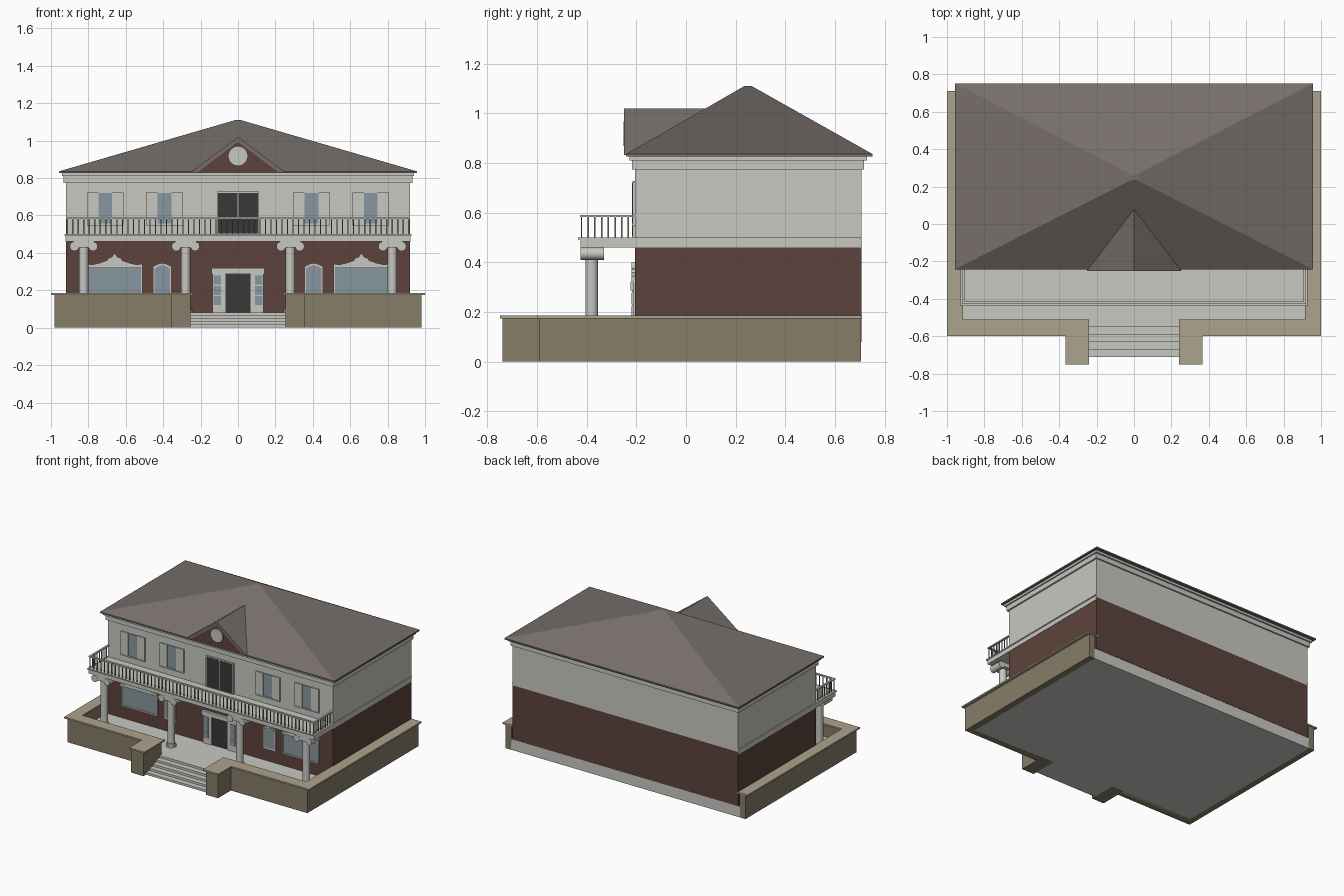
import bpy, bmesh, math
from mathutils import Matrix, Vector

if "Cube" in bpy.data.objects:
    bpy.data.objects.remove(bpy.data.objects["Cube"])


def mat(name, *rgb):
    m = bpy.data.materials.new(name)
    m.diffuse_color = (*rgb, 1)
    m.use_nodes = True
    m.node_tree.nodes["Principled BSDF"].inputs["Base Color"].default_value = m.diffuse_color
    return m


WHITE = mat("white_plaster", 0.58, 0.58, 0.54)
BRICK = mat("brick", 0.11, 0.055, 0.045)
OLIVE = mat("olive_stone", 0.24, 0.205, 0.14)
CAP = mat("cap_stone", 0.42, 0.37, 0.27)
ROOF = mat("roof_tile", 0.18, 0.155, 0.145)
GLASS = mat("glass", 0.25, 0.31, 0.35)
DARK = mat("dark_panel", 0.04, 0.04, 0.04)
RAIL = mat("rail_grey", 0.22, 0.22, 0.21)


def finish(name, bm, material):
    bmesh.ops.recalc_face_normals(bm, faces=bm.faces)
    me = bpy.data.meshes.new(name)
    bm.to_mesh(me)
    bm.free()
    me.materials.append(material)
    ob = bpy.data.objects.new(name, me)
    bpy.context.collection.objects.link(ob)
    return ob


def add_box(bm, x0, x1, y0, y1, z0, z1):
    m = Matrix.Translation(((x0 + x1) / 2, (y0 + y1) / 2, (z0 + z1) / 2))
    m = m @ Matrix.Diagonal((abs(x1 - x0), abs(y1 - y0), abs(z1 - z0), 1))
    return bmesh.ops.create_cube(bm, size=1, matrix=m)["verts"]


def boxes(name, material, *items):
    bm = bmesh.new()
    for b in items:
        add_box(bm, *b)
    return finish(name, bm, material)


def profile(name, material, pts, y0, y1):
    """Extrude an (x, z) outline from y0 to y1."""
    bm = bmesh.new()
    f = bm.faces.new([bm.verts.new((x, y0, z)) for x, z in pts])
    r = bmesh.ops.extrude_face_region(bm, geom=[f])
    vs = [v for v in r["geom"] if isinstance(v, bmesh.types.BMVert)]
    bmesh.ops.translate(bm, verts=vs, vec=(0, y1 - y0, 0))
    return finish(name, bm, material)


def sym(cx, half):
    """Mirror a half outline (left to right order) about cx."""
    return [(cx - x, z) for x, z in half] + [(cx + x, z) for x, z in reversed(half) if x > 0]


def add_cyl(bm, x, y, z, r, depth, axis="Z", n=24):
    m = Matrix.Translation((x, y, z))
    if axis == "Y":
        m = m @ Matrix.Rotation(math.pi / 2, 4, "X")
    bmesh.ops.create_cone(bm, cap_ends=True, segments=n, radius1=r, radius2=r, depth=depth, matrix=m)


def smooth(ob):
    bpy.ops.object.select_all(action="DESELECT")
    ob.select_set(True)
    bpy.context.view_layer.objects.active = ob
    bpy.ops.object.shade_smooth_by_angle()


W = -0.205  # front wall plane

# Terrace floor and entrance steps
boxes("terrace_floor", WHITE, (-0.935, 0.935, -0.55, 0.705, 0, 0.08))
boxes("entrance_steps", WHITE,
      *[(-0.255, 0.255, -0.71 + 0.04 * i, -0.54, 0.016 * i, 0.016 * (i + 1)) for i in range(5)])

# Parapet walls, piers and coping
for s, side in ((-1, "left"), (1, "right")):
    boxes(side + "_parapet", OLIVE,
          (s * 0.93, s * 0.98, -0.59, 0.705, 0, 0.176),
          (s * 0.255, s * 0.98, -0.59, -0.53, 0, 0.176),
          (s * 0.255, s * 0.355, -0.74, -0.53, 0, 0.176))
    boxes(side + "_coping", CAP,
          (s * 0.915, s * 1.0, -0.60, 0.71, 0.174, 0.185),
          (s * 0.24, s * 0.915, -0.60, -0.51, 0.174, 0.185),
          (s * 0.24, s * 0.365, -0.75, -0.60, 0.174, 0.185))

# Main storeys, balcony slab and cornice
boxes("lower_storey", BRICK, (-0.92, 0.92, W, 0.707, 0.08, 0.48))
boxes("upper_storey", WHITE, (-0.92, 0.92, W, 0.707, 0.48, 0.825))
boxes("balcony_slab", WHITE,
      (-0.922, 0.922, -0.425, 0.705, 0.46, 0.492),
      (-0.927, 0.927, -0.435, 0.705, 0.492, 0.50))
boxes("cornice", WHITE,
      (-0.932, 0.932, -0.217, 0.718, 0.775, 0.81),
      (-0.942, 0.942, -0.228, 0.73, 0.81, 0.828))

# Hipped roof with thin eaves
bm = bmesh.new()
add_box(bm, -0.957, 0.957, -0.242, 0.752, 0.826, 0.836)
for v in add_box(bm, -0.957, 0.957, -0.242, 0.752, 0.836, 1.11):
    if v.co.z > 1:
        v.co.x = math.copysign(0.015, v.co.x)
        v.co.y = 0.25 + math.copysign(0.015, v.co.y - 0.25)
finish("hip_roof", bm, ROOF)

# Dormer gable with round window
profile("dormer_roof", ROOF, [(-0.25, 0.832), (0, 1.02), (0.25, 0.832),
                              (0.215, 0.832), (0, 0.994), (-0.215, 0.832)], -0.25, 0.095)
profile("dormer_gable", BRICK, [(-0.22, 0.832), (0, 0.998), (0.22, 0.832)], -0.243, 0.0)
bm = bmesh.new()
add_cyl(bm, 0, -0.244, 0.918, 0.05, 0.014, "Y", 32)
smooth(finish("round_window", bm, WHITE))

# Columns with scroll capitals
for i, x in enumerate((-0.825, -0.28, 0.28, 0.825)):
    bm = bmesh.new()
    add_cyl(bm, x, -0.38, 0.255, 0.025, 0.35)
    add_cyl(bm, x, -0.38, 0.087, 0.036, 0.014)
    add_cyl(bm, x, -0.38, 0.100, 0.031, 0.014)
    smooth(finish(f"column_{i}", bm, WHITE))
    bm = bmesh.new()
    add_box(bm, x - 0.055, x + 0.055, -0.424, -0.332, 0.428, 0.462)
    for s in (-1, 1):
        add_cyl(bm, x + s * 0.05, -0.378, 0.435, 0.025, 0.096, "Y", 20)
    smooth(finish(f"capital_{i}", bm, WHITE))

# Balcony railing
items = []
n = 62
for i in range(n + 1):
    x = -0.913 + 1.826 * i / n
    items.append((x - 0.003, x + 0.003, -0.424, -0.418, 0.50, 0.585))
for s in (-1, 1):
    for i in range(1, 8):
        y = -0.421 + 0.027 * i
        items.append((s * 0.91, s * 0.916, y - 0.003, y + 0.003, 0.50, 0.585))
boxes("balusters", RAIL, *items)
boxes("handrail", WHITE, (-0.92, 0.92, -0.428, -0.414, 0.582, 0.591),
      *[(s * 0.906, s * 0.92, -0.428, W, 0.582, 0.591) for s in (-1, 1)])

# Ground floor windows
for s, side in ((-1, "left"), (1, "right")):
    c = s * 0.66
    boxes(side + "_wide_glass", GLASS, (c - 0.147, c + 0.147, W - 0.005, W, 0.18, 0.325))
    boxes(side + "_wide_frame", WHITE,
          *[(c + t * 0.142, c + t * 0.149, W - 0.009, W, 0.17, 0.33) for t in (-1, 1)],
          (c - 0.149, c + 0.149, W - 0.009, W, 0.17, 0.18))
    profile(side + "_wide_pediment", WHITE, sym(c, [
        (0.149, 0.32), (0.149, 0.342), (0.12, 0.337), (0.08, 0.346), (0.04, 0.36),
        (0.035, 0.372), (0.015, 0.378), (0.0, 0.40)]), W - 0.014, W)
    c = s * 0.405
    arch = [(0.0, 0.343), (0.02, 0.339), (0.048, 0.325), (0.048, 0.17)]
    profile(side + "_narrow_frame", WHITE, sym(c, arch[::-1]), W - 0.006, W)
    profile(side + "_narrow_glass", GLASS,
            sym(c, [(x * 0.88, z - 0.009 if z > 0.2 else 0.18) for x, z in arch[::-1]]), W - 0.009, W)

# Entrance door with sidelights
boxes("entrance_door", DARK, (-0.068, 0.068, W - 0.006, W, 0.08, 0.285))
boxes("entrance_frame", WHITE, (-0.143, 0.143, W - 0.018, W, 0.287, 0.32),
      *[(s * 0.066, s * 0.135, W - 0.012, W, 0.08, 0.29) for s in (-1, 1)])
boxes("entrance_sidelights", GLASS,
      *[(s * 0.09, s * 0.13, W - 0.015, W, 0.122 + 0.054 * k, 0.17 + 0.054 * k)
        for s in (-1, 1) for k in range(3)])

# Balcony door
boxes("balcony_door_frame", WHITE, (-0.113, 0.113, W - 0.010, W, 0.50, 0.728))
boxes("balcony_door_leaves", DARK,
      *[(s * 0.003, s * 0.106, W - 0.013, W, 0.505, 0.72) for s in (-1, 1)])

# Upper windows with shutters
for i, c in enumerate((-0.71, -0.393, 0.393, 0.71)):
    boxes(f"upper_glass_{i}", GLASS, (c - 0.038, c + 0.038, W - 0.005, W, 0.555, 0.72))
    boxes(f"upper_shutters_{i}", WHITE,
          *[(c + s * 0.037, c + s * 0.098, W - 0.010, W, 0.552, 0.722) for s in (-1, 1)])
    boxes(f"upper_sill_{i}", WHITE, (c - 0.098, c + 0.098, W - 0.012, W, 0.547, 0.556))
